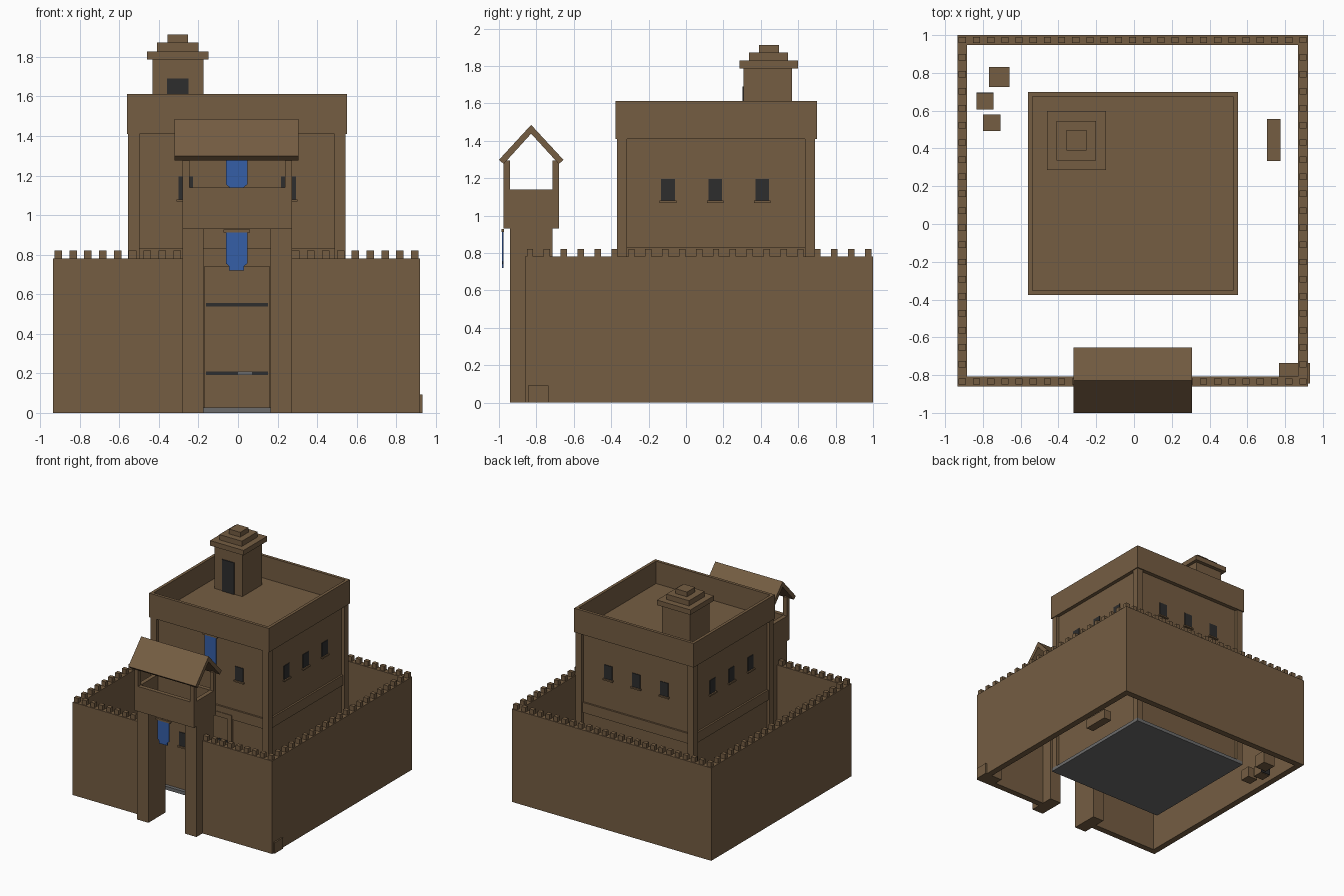
import bpy, bmesh
from mathutils import Vector

cube = bpy.data.objects.get("Cube")
if cube:
    bpy.data.objects.remove(cube, do_unlink=True)


def material(name, rgb):
    m = bpy.data.materials.new(name)
    m.use_nodes = True
    m.diffuse_color = (*rgb, 1)
    bsdf = next(n for n in m.node_tree.nodes if n.type == 'BSDF_PRINCIPLED')
    bsdf.inputs["Base Color"].default_value = (*rgb, 1)
    return m


CLAY = material("clay_brown", (0.178, 0.110, 0.055))
DARK = material("dark_opening", (0.026, 0.026, 0.026))
BLUE = material("banner_blue", (0.036, 0.112, 0.385))
GREY = material("stone_grey", (0.15, 0.15, 0.15))


def finish(name, bm, mat):
    bmesh.ops.recalc_face_normals(bm, faces=bm.faces)
    me = bpy.data.meshes.new(name)
    bm.to_mesh(me)
    bm.free()
    me.materials.append(mat)
    ob = bpy.data.objects.new(name, me)
    bpy.context.collection.objects.link(ob)
    return ob


def boxes(name, mat, *specs):
    """One object from boxes given as x0, x1, y0, y1, z0, z1."""
    bm = bmesh.new()
    for x0, x1, y0, y1, z0, z1 in specs:
        vs = bmesh.ops.create_cube(bm, size=1)["verts"]
        size = Vector((x1 - x0, y1 - y0, z1 - z0))
        mid = Vector((x0 + x1, y0 + y1, z0 + z1)) / 2
        for v in vs:
            v.co = v.co * size + mid
    return finish(name, bm, mat)


def prism(name, mat, points, axis, a, b):
    """Extrude a profile along x (points are y, z) or y (points are x, z)."""
    bm = bmesh.new()
    place = (lambda p: (a, *p)) if axis == 'x' else (lambda p: (p[0], a, p[1]))
    f = bm.faces.new([bm.verts.new(place(p)) for p in points])
    ext = bmesh.ops.extrude_face_region(bm, geom=[f])["geom"]
    step = Vector((b - a, 0, 0)) if axis == 'x' else Vector((0, b - a, 0))
    bmesh.ops.translate(bm, vec=step, verts=[g for g in ext if isinstance(g, bmesh.types.BMVert)])
    return finish(name, bm, mat)


def ring(x0, x1, y0, y1, z0, z1, t):
    """Four wall boxes around a rectangle."""
    return [(x0, x1, y0, y0 + t, z0, z1), (x0, x1, y1 - t, y1, z0, z1),
            (x0, x0 + t, y0 + t, y1 - t, z0, z1), (x1 - t, x1, y0 + t, y1 - t, z0, z1)]


# Curtain wall, open at the gate
X0, X1, Y0, Y1, T, H = -0.935, 0.92, -0.86, 1.0, 0.052, 0.78
wall = ring(X0, X1, Y0, Y1, 0, H, T)[1:]
wall += [(X0, -0.22, Y0, Y0 + T, 0, H), (0.21, X1, Y0, Y0 + T, 0, H)]
boxes("curtain_wall", CLAY, *wall)

# Merlons centred on the wall top
merlons = []


def merlon(x, y):
    merlons.append((x - 0.019, x + 0.019, y - 0.017, y + 0.017, H - 0.01, H + 0.04))


nx, ny = 24, 20
for i in range(nx + 1):
    x = X0 + T / 2 + (X1 - X0 - T) * i / nx
    merlon(x, Y1 - T / 2)
    if not -0.29 < x < 0.28:
        merlon(x, Y0 + T / 2)
for i in range(1, ny):
    y = Y0 + T / 2 + (Y1 - Y0 - T) * i / ny
    merlon(X0 + T / 2, y)
    merlon(X1 - T / 2, y)
boxes("wall_merlons", CLAY, *merlons)

# Gatehouse: pillars, hollow lookout, corner posts and gable roof
GX0, GX1, GY0, GY1 = -0.28, 0.272, -0.975, -0.68
boxes("gate_pillars", CLAY, (GX0, -0.175, -0.94, -0.715, 0, 0.94),
      (0.165, GX1, -0.94, -0.715, 0, 0.94))
boxes("gate_lookout", CLAY, (GX0, GX1, GY0, GY1, 0.93, 0.96),
      *ring(GX0, GX1, GY0, GY1, 0.96, 1.14, 0.035))
boxes("gate_roof_posts", CLAY, *[(x, x + 0.034, y, y + 0.035, 1.14, 1.295)
                                for x in (GX0, GX1 - 0.034) for y in (GY0, GY1 - 0.035)])
prism("gate_roof", CLAY, [(-1.0, 1.298), (-0.828, 1.485), (-0.655, 1.298),
                          (-0.68, 1.276), (-0.828, 1.438), (-0.975, 1.276)], 'x', -0.32, 0.307)


# Banners with a stepped lower end
def banner(name, y, bottom, top):
    c = -0.007
    half = [(0.054, top), (0.054, bottom + 0.035), (0.038, bottom + 0.022), (0.038, bottom)]
    pts = [(c + x, z) for x, z in half] + [(c - x, z) for x, z in reversed(half)]
    prism(name, BLUE, pts, 'y', y, y + 0.008)
    boxes(name + "_rod", CLAY, (c - 0.067, c + 0.067, y - 0.003, y + 0.012, top - 0.004, top + 0.012))


banner("gate_banner", -0.984, 0.72, 0.916)
banner("keep_banner", -0.36, 1.12, 1.395)

# Keep: base, body, corner piers, belt, roof and parapet
KX0, KX1, KY0, KY1 = -0.555, 0.543, -0.37, 0.69
BX0, BX1, BY0, BY1 = -0.53, 0.518, -0.345, 0.665
boxes("keep_floor", GREY, (KX0, KX1, KY0 - 0.004, KY1, 0, 0.028))
boxes("keep_body", CLAY, (BX0, BX1, BY0, BY1, 0.028, 1.42))
boxes("keep_corner_piers", CLAY, *[(x, x + 0.056, y, y + 0.054, 0.028, 1.41)
                                  for x in (KX0, KX1 - 0.056) for y in (KY0, KY1 - 0.054)])
boxes("keep_belt", CLAY, (BX0 - 0.015, BX1 + 0.015, BY0 - 0.015, BY1 + 0.015, 0.745, 0.83))
boxes("keep_parapet", CLAY, *ring(-0.562, 0.55, -0.377, 0.70, 1.41, 1.612, 0.025))
boxes("keep_roof", CLAY, (-0.55, 0.54, -0.36, 0.69, 1.411, 1.424))

# Keep windows and sills
panes, sills = [], []


def window(face, c, z):
    for out, w, z0, z1, d in ((panes, 0.037, z, z + 0.115, 0.005), (sills, 0.045, z - 0.012, z, 0.016)):
        out.append({"front": (c - w, c + w, BY0 - d, BY0 + 0.002, z0, z1),
                    "back": (c - w, c + w, BY1 - 0.002, BY1 + d, z0, z1),
                    "left": (BX1 - 0.002, BX1 + d, c - w, c + w, z0, z1),
                    "right": (BX0 - d, BX0 + 0.002, c - w, c + w, z0, z1)}[face])


for c in (-0.097, 0.156, 0.408):
    window("left", c, 1.08)
    window("right", c, 1.08)
for c in (-0.265, -0.005, 0.255):
    window("back", c, 1.08)
for c in (-0.265, 0.255):
    window("front", c, 1.08)
    window("front", c, 0.39)
boxes("keep_windows", DARK, *panes)
boxes("keep_window_sills", CLAY, *sills)

# Keep door with frame, iron bands and lock
boxes("keep_door", CLAY, (-0.17, 0.16, -0.355, -0.34, 0.028, 0.74))
boxes("keep_door_frame", CLAY, (-0.205, -0.17, -0.365, -0.34, 0.028, 0.74),
      (0.16, 0.195, -0.365, -0.34, 0.028, 0.74), (-0.205, 0.195, -0.365, -0.34, 0.74, 0.78))
boxes("door_bands", DARK, *[(-0.163, 0.152, -0.361, -0.354, z - 0.008, z + 0.008) for z in (0.2, 0.547)])
boxes("door_lock", GREY, (0.0, 0.07, -0.363, -0.356, 0.194, 0.207))

# Roof turret with a stepped cap
boxes("turret", CLAY, (-0.432, -0.175, 0.308, 0.567, 1.42, 1.79))
boxes("turret_cap", CLAY, (-0.46, -0.148, 0.285, 0.598, 1.786, 1.828),
      (-0.41, -0.2, 0.337, 0.546, 1.828, 1.872), (-0.357, -0.252, 0.39, 0.497, 1.872, 1.912))
boxes("turret_door", DARK, (-0.36, -0.25, 0.301, 0.31, 1.424, 1.69))

# Courtyard crates, bench and corner block
boxes("crates", CLAY, (-0.767, -0.66, 0.725, 0.832, 0, 0.107), (-0.835, -0.745, 0.605, 0.69, 0, 0.09),
      (-0.8, -0.708, 0.492, 0.58, 0, 0.09))
boxes("crate_panel", DARK, (-0.835, -0.745, 0.69, 0.696, 0.005, 0.085))
boxes("bench", CLAY, (0.705, 0.775, 0.333, 0.555, 0, 0.08))
boxes("corner_block", CLAY, (0.768, 0.932, -0.845, -0.735, 0, 0.092))
